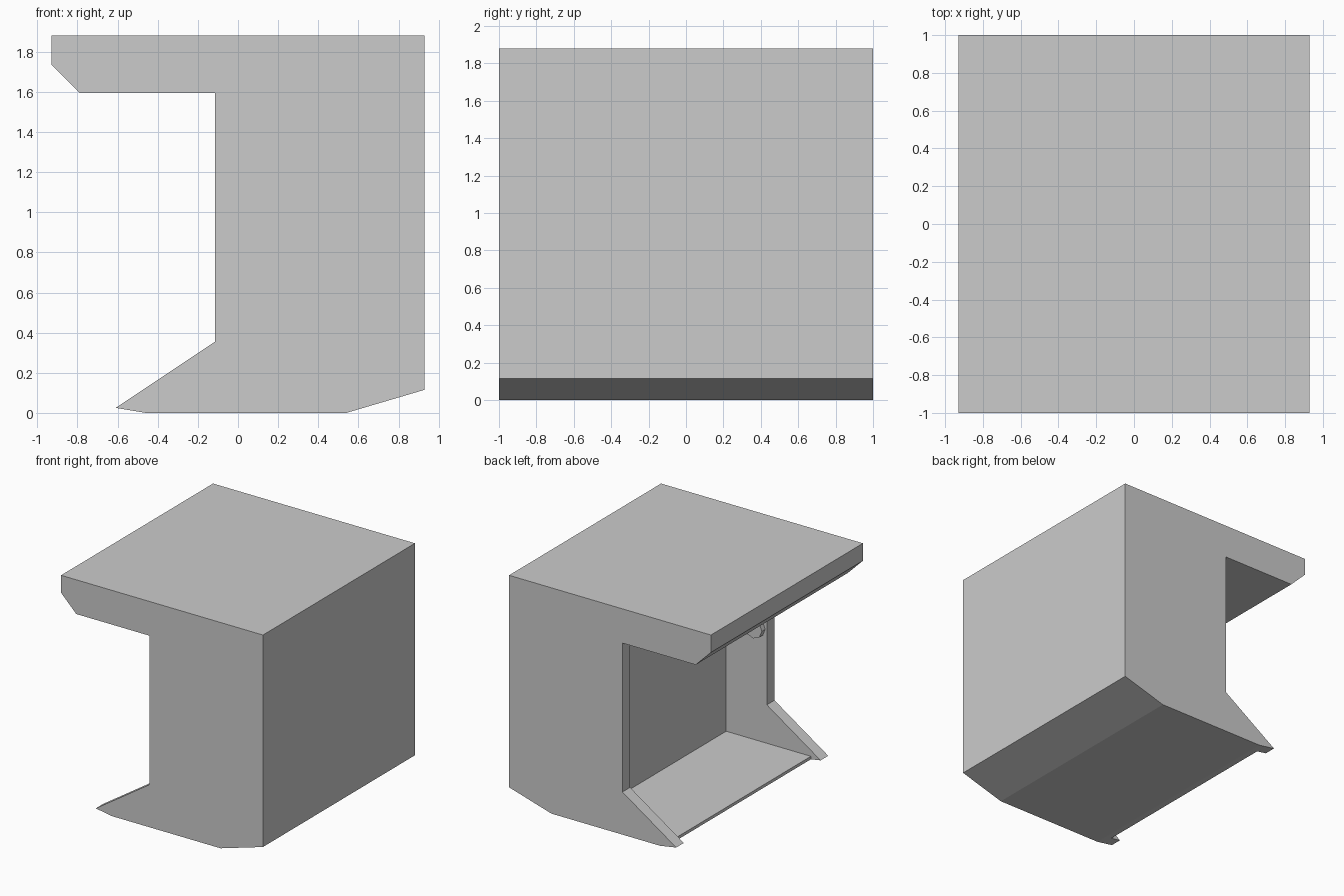
import bpy, bmesh, math

if "Cube" in bpy.data.objects:
    bpy.data.objects.remove(bpy.data.objects["Cube"])


def extrude_profile(name, pts, half):
    """Solid from an x-z outline, extruded from y=-half to y=+half."""
    bm = bmesh.new()
    face = bm.faces.new([bm.verts.new((x, -half, z)) for x, z in pts])
    geo = bmesh.ops.extrude_face_region(bm, geom=[face])["geom"]
    verts = [g for g in geo if isinstance(g, bmesh.types.BMVert)]
    bmesh.ops.translate(bm, verts=verts, vec=(0, 2 * half, 0))
    bmesh.ops.recalc_face_normals(bm, faces=bm.faces)
    mesh = bpy.data.meshes.new(name)
    bm.to_mesh(mesh)
    bm.free()
    obj = bpy.data.objects.new(name, mesh)
    bpy.context.collection.objects.link(obj)
    return obj


# Booth body: roof overhang, side panels and splayed base in one outline
body = extrude_profile("booth_body", [
    (-0.93, 1.88), (-0.93, 1.735), (-0.79, 1.595), (-0.115, 1.595),
    (-0.115, 0.355), (-0.61, 0.025), (-0.46, 0.0), (0.54, 0.0),
    (0.93, 0.115), (0.93, 1.88)], 1.0)

# Open alcove between the side panels, leaving a thin floor lip
cutter = extrude_profile("alcove_cutter", [
    (-0.52, -0.2), (-0.52, 0.035), (0.26, 0.035), (0.26, 1.595),
    (-0.7, 1.595), (-0.7, -0.2)], 0.9)
cutter.hide_render = True

mod = body.modifiers.new("alcove", 'BOOLEAN')
mod.operation = 'DIFFERENCE'
mod.solver = 'EXACT'
mod.object = cutter
bpy.context.view_layer.objects.active = body
bpy.ops.object.modifier_apply(modifier=mod.name)
bpy.data.objects.remove(cutter)

# Small fixture on the inner side panel
bpy.ops.mesh.primitive_cylinder_add(vertices=8, radius=0.08, depth=0.05,
                                    location=(-0.02, -0.88, 0.98),
                                    rotation=(math.pi / 2, 0, math.pi / 8))
bpy.context.object.rotation_euler = (math.pi / 2, 0, 0)
bpy.context.object.name = "wall_fixture"
